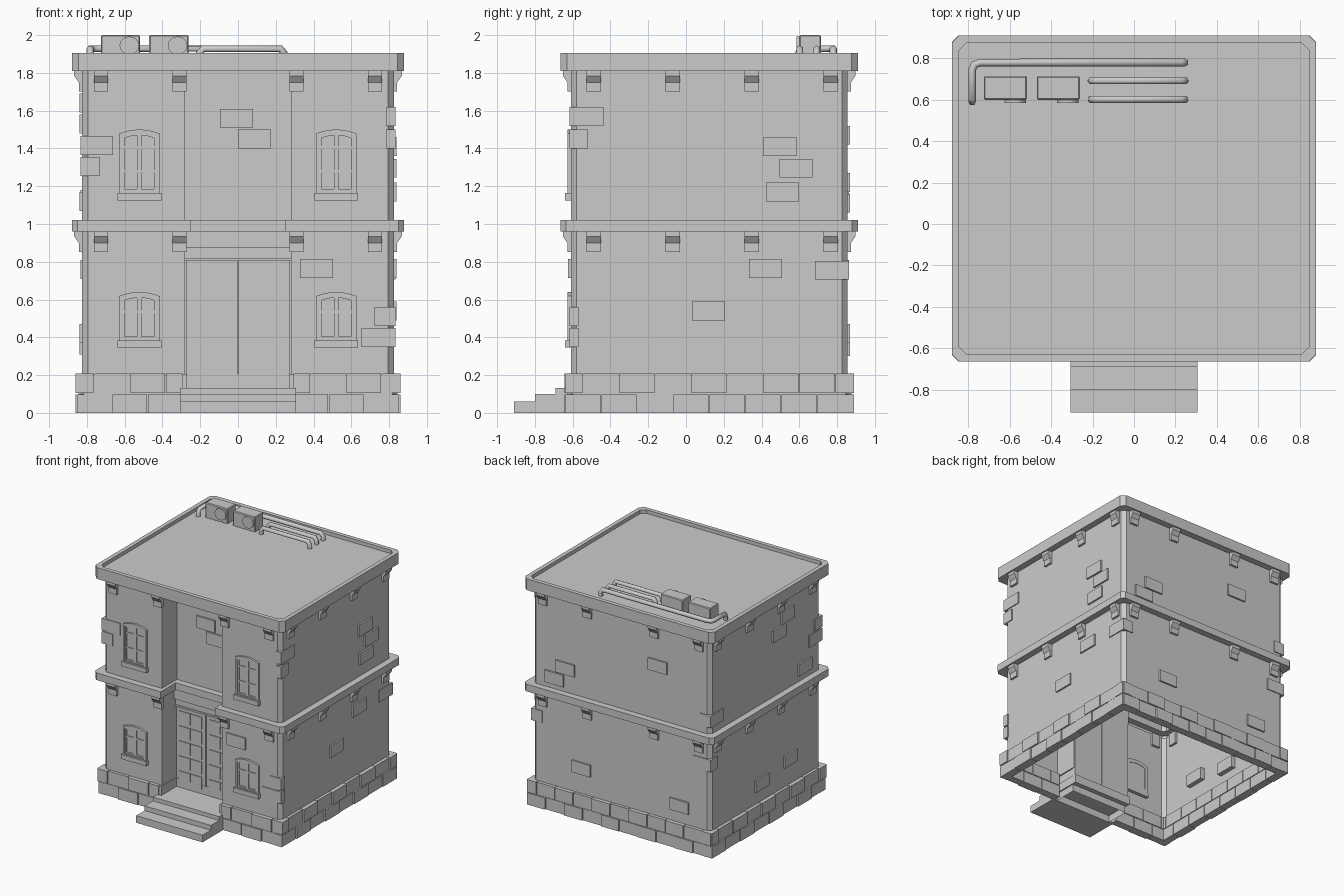
import bpy, bmesh, math, random
from mathutils import Vector

if "Cube" in bpy.data.objects:
    bpy.data.objects.remove(bpy.data.objects["Cube"])

random.seed(4)
X, Y0, Y1, YR, R = 0.825, -0.61, 0.855, -0.41, 0.28   # wall planes and recess


def finish(name, bm, recalc=True):
    if recalc:
        bmesh.ops.recalc_face_normals(bm, faces=bm.faces)
    me = bpy.data.meshes.new(name)
    bm.to_mesh(me)
    bm.free()
    ob = bpy.data.objects.new(name, me)
    bpy.context.collection.objects.link(ob)
    return ob


def add_box(bm, x0, x1, y0, y1, z0, z1):
    vs = bmesh.ops.create_cube(bm, size=1)['verts']
    for v in vs:
        v.co = Vector((x0 + (v.co.x + .5) * (x1 - x0), y0 + (v.co.y + .5) * (y1 - y0),
                       z0 + (v.co.z + .5) * (z1 - z0)))


def boxes(name, items):
    bm = bmesh.new()
    for b in items:
        add_box(bm, *b)
    return finish(name, bm)


def on_wall(face, u, d, z):
    """Point at u along a wall, d outward from it, height z."""
    return {'front': (u, Y0 - d, z), 'recess': (u, YR - d, z), 'back': (u, Y1 + d, z),
            'right': (X + d, u, z), 'left': (-X - d, u, z)}[face]


def wall_box(face, u0, u1, d0, d1, z0, z1):
    a, b = on_wall(face, u0, d0, z0), on_wall(face, u1, d1, z1)
    return [f(a[i], b[i]) for i in range(3) for f in (min, max)]


def prism(bm, pts, vec):
    f = bm.faces.new([bm.verts.new(p) for p in pts])
    r = bmesh.ops.extrude_face_region(bm, geom=[f], use_keep_orig=True)
    bmesh.ops.translate(bm, vec=vec, verts=[v for v in r['geom'] if isinstance(v, bmesh.types.BMVert)])


def outline(o, recess=True, c=0.03):
    """Chamfered footprint pushed outward by o, with or without the entrance recess."""
    x, a, b = X + o, Y0 - o, Y1 + o
    pts = [(x - c, a), (x, a + c), (x, b - c), (x - c, b), (c - x, b), (-x, b - c), (-x, a + c), (c - x, a)]
    if recess:
        r, q = R - o * .5, YR - o
        pts += [(-r, a), (-r, q), (r, q), (r, a)]
    return pts


def loft(name, loops, cap_top=False, cap_bottom=False):
    bm = bmesh.new()
    rings = [[bm.verts.new((x, y, z)) for x, y in pts] for pts, z in loops]
    n = len(rings[0])
    for a, b in zip(rings, rings[1:]):
        for i in range(n):
            j = (i + 1) % n
            bm.faces.new((a[i], a[j], b[j], b[i]))
    if cap_top:
        bm.faces.new(rings[-1])
    if cap_bottom:
        bm.faces.new(rings[0][::-1])
    return finish(name, bm, False)


# Wall shell with plinth and floor band, open underneath
profile = [(.02, 0), (.02, .205), (0, .205), (0, .96), (.055, .96), (.055, 1.02), (0, 1.02), (0, 1.82)]
loft("walls", [(outline(o), z) for o, z in profile])

# Roof slab with raised rim
loft("roof", [(outline(o, False, .035), z) for o, z in
              [(.055, 1.81), (.055, 1.905), (.02, 1.905), (.02, 1.875)]], True, True)

# Brackets under the roof and floor band
bm = bmesh.new()
prof = [(-.02, 0), (-.02, -.11), (.018, -.11), (.018, -.062), (.042, -.028), (.042, 0)]
for top in (1.812, .962):
    for face in ('front', 'back', 'left', 'right'):
        us = (-.725, -.31, .31, .725) if face in ('front', 'back') else (-.488, -.07, .348, .766)
        for u in us:
            pts = [on_wall(face, u - .038, d, top + z) for d, z in prof]
            prism(bm, pts, Vector(on_wall(face, .076, 0, 0)) - Vector(on_wall(face, 0, 0, 0)))
finish("brackets", bm)

# Two staggered courses of plinth bricks
items = []
spans = [('front', -.855, -.29), ('front', .29, .855), ('back', -.855, .855),
         ('left', -.64, .885), ('right', -.64, .885)]
for face, a, b in spans:
    for row, (z0, z1) in enumerate([(0, .098), (.104, .208)]):
        n = max(3, round((b - a) / .18))
        step = (b - a) / n
        cuts = [a + i * step for i in range(n + 1)]
        if row:
            cuts = [a] + [a + (i + .5) * step for i in range(n)] + [b]
        for k, (u0, u1) in enumerate(zip(cuts, cuts[1:])):
            d = .034 if (k + row) % 2 else random.choice((.024, .028))
            lo, hi = (max(u0, Y0 - .03), min(u1, Y1 + .03)) if face in ('left', 'right') else (u0, u1)
            items.append(wall_box(face, lo + .003, hi - .003, -.04, d, z0, z1))
boxes("plinth_bricks", items)

# Loose bricks on the walls: centre along wall, centre height
single = {'recess': [(-.008, 1.56), (.088, 1.45)],
          'front': [(.415, .765)],
          'right': [(.498, 1.41), (.582, 1.295), (.51, 1.17), (.42, .765), (.12, .54)],
          'back': [(.52, 1.22), (.62, 1.11), (-.34, 1.47), (.37, .42), (-.54, .35)],
          'left': [(-.16, 1.64), (-.05, 1.53), (-.39, 1.12), (-.2, .42), (.18, .36)]}
boxes("wall_bricks", [wall_box(f, u - .087, u + .087, -.04, .014, z - .05, z + .05)
                      for f, l in single.items() for u, z in l])

# Corner bricks: x side, y side, height, length along x, length along y
corner = [(-1, -1, 1.415, .17, .1), (-1, -1, 1.305, .1, .17), (1, -1, .51, .11, .05), (1, -1, .4, .18, .05),
          (1, -1, 1.57, .05, .18), (1, -1, 1.45, .05, .1), (1, 1, .755, .1, .18), (-1, 1, 1.13, .1, .17),
          (-1, 1, .76, .17, .1)]
items = []
for sx, sy, z, lx, ly in corner:
    xa, ya = sx * (X + .008), (Y0 - .008 if sy < 0 else Y1 + .008)
    xb, yb = xa - sx * lx, ya - sy * ly
    items.append((min(xa, xb), max(xa, xb), min(ya, yb), max(ya, yb), z - .05, z + .05))
boxes("corner_bricks", items)

# Entrance steps
boxes("entrance_steps", [(-.308, .308, -.91, -.79, 0, .06), (-.308, .308, -.80, -.68, 0, .1),
                         (-.308, .308, -.69, Y0 - .02, 0, .132), (-.28, .28, Y0 - .03, YR + .02, .06, .132)])

# Double door with raised panels, and stepped lintel
items = []
for s in (-1, 1):
    xs = sorted((s * .003, s * .275))
    items.append((*xs, YR - .015, YR + .01, .132, .81))
    for i in range(5):
        z = .17 + i * .126
        for c, w in ((.085, .05), (.195, .05)):
            items.append((s * c - w, s * c + w, YR - .022, YR, z, z + .1))
boxes("double_door", items)
boxes("door_lintel", [(-.28, .28, YR - .03, YR + .01, .805, .82), (-.28, .28, YR - .022, YR + .01, .82, .872),
                      (-.28, .28, YR - .04, YR + .01, .872, .965)])


# Arched windows with sash bars and sill
def arch(cx, w, z0, z1, rise):
    pts = [(cx - w, z0)]
    for i in range(9):
        t = 1 - i / 4
        pts.append((cx - w * t, z1 - rise * t * t))
    return pts + [(cx + w, z0)]


def arch_frame(bm, outer, inner, y0, y1):
    n = len(outer)
    V = [[bm.verts.new((x, y, z)) for x, z in p] for p, y in
         ((outer, y1), (outer, y0), (inner, y0), (inner, y1))]
    for k in range(4):
        a, b = V[k], V[(k + 1) % 4]
        for i in range(n):
            j = (i + 1) % n
            bm.faces.new((a[i], a[j], b[j], b[i]))


for level, z0, z1, bars in (("lower", .38, .64, (.535,)), ("upper", 1.16, 1.5, (1.405, 1.28))):
    for side, cx in (("left", -.522), ("right", .52)):
        bm = bmesh.new()
        a = arch(cx, .108, z0, z1, .022)
        b = arch(cx, .09, z0 + .012, z1 - .018, .018)
        c = arch(cx, .078, z0 + .024, z1 - .03, .015)
        arch_frame(bm, a, b, Y0 - .018, Y0 + .03)
        arch_frame(bm, b, c, Y0 - .011, Y0 + .03)
        prism(bm, [(x, Y0 - .003, z) for x, z in b], Vector((0, .03, 0)))
        add_box(bm, cx - .012, cx + .012, Y0 - .011, Y0, z0 + .02, z1 - .03)
        for z in bars:
            add_box(bm, cx - .08, cx + .08, Y0 - .009, Y0, z - .007, z + .007)
        add_box(bm, cx - .116, cx + .116, Y0 - .03, Y0 + .03, z0 - .035, z0 + .003)
        finish(f"{level}_{side}_window", bm)

# Rooftop air conditioners with round fan grilles
for i, (x0, x1, fx) in enumerate(((-.725, -.518, -.575), (-.47, -.262, -.32))):
    ac = boxes(f"air_conditioner_{i + 1}", [(x0, x1, .6, .715, 1.87, 2.0)])
    m = ac.modifiers.new("bevel", 'BEVEL')
    m.width, m.segments = .006, 1
    bm = bmesh.new()
    prism(bm, [(fx + .052 * math.cos(t * math.tau / 16), .585, 1.945 + .048 * math.sin(t * math.tau / 16))
               for t in range(16)], Vector((0, .03, 0)))
    finish(f"fan_{i + 1}", bm)

# Rooftop pipes with ends bent down into the deck
ZP, ZD, e = 1.928, 1.87, .025
paths = [[(-.782, .592, ZD), (-.782, .592, ZP - e), (-.782, .605, ZP), (-.782, .745, ZP), (-.772, .77, ZP),
          (-.745, .78, ZP), (.225, .78, ZP), (.245, .78, ZP - e), (.245, .78, ZD)]]
paths += [[(-.205, y, ZD), (-.205, y, ZP - e), (-.185, y, ZP), (.225, y, ZP), (.245, y, ZP - e), (.245, y, ZD)]
          for y in (.692, .602)]
for i, p in enumerate(paths):
    cu = bpy.data.curves.new(f"roof_pipe_{i + 1}", 'CURVE')
    cu.dimensions = '3D'
    cu.bevel_depth, cu.bevel_resolution, cu.use_fill_caps = .019, 1, True
    sp = cu.splines.new('POLY')
    sp.points.add(len(p) - 1)
    for pt, co in zip(sp.points, p):
        pt.co = (*co, 1)
    bpy.context.collection.objects.link(bpy.data.objects.new(f"roof_pipe_{i + 1}", cu))
